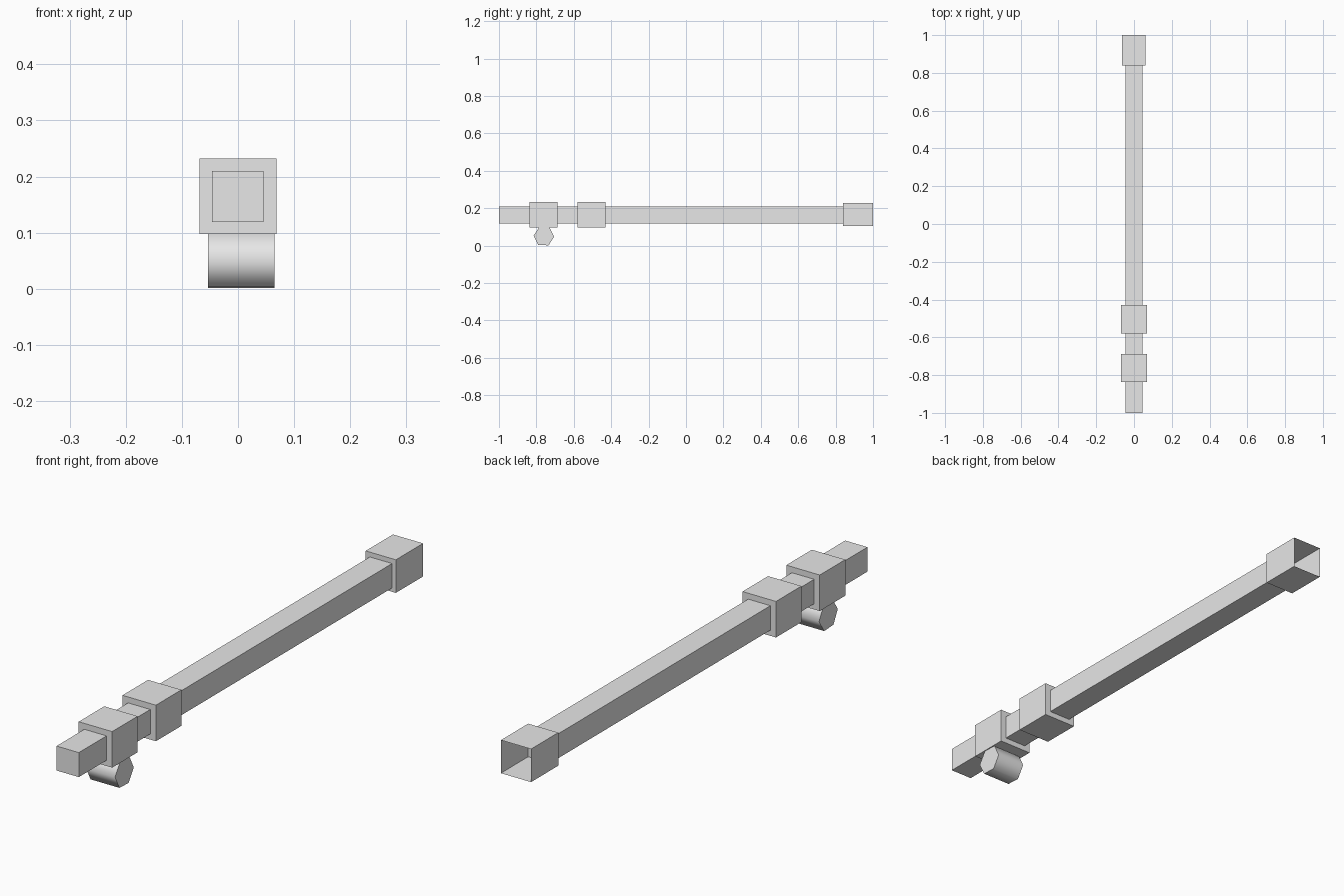
import bpy, bmesh, math
from mathutils import Matrix, Vector

if "Cube" in bpy.data.objects:
    bpy.data.objects.remove(bpy.data.objects["Cube"])

grey = bpy.data.materials.new("plain_grey")
grey.diffuse_color = (0.8, 0.8, 0.8, 1)
grey.use_nodes = True
grey.node_tree.nodes["Principled BSDF"].inputs["Base Color"].default_value = grey.diffuse_color


def add_object(name, bm):
    mesh = bpy.data.meshes.new(name)
    bm.to_mesh(mesh)
    bm.free()
    mesh.materials.append(grey)
    obj = bpy.data.objects.new(name, mesh)
    bpy.context.collection.objects.link(obj)
    return obj


def box(name, low, high, open_back=False):
    low, high = Vector(low), Vector(high)
    bm = bmesh.new()
    bmesh.ops.create_cube(bm, size=1)
    bmesh.ops.scale(bm, vec=high - low, verts=bm.verts)
    bmesh.ops.translate(bm, vec=(low + high) / 2, verts=bm.verts)
    if open_back:
        bm.normal_update()
        back = [f for f in bm.faces if f.normal.y > 0.9]
        bmesh.ops.delete(bm, geom=back, context='FACES_ONLY')
    return add_object(name, bm)


# Long square tube
box("tube", (-0.046, -1.0, 0.119), (0.0455, 0.845, 0.21))

# Two square collars around the tube
for name, y in (("front_collar", -0.837), ("rear_collar", -0.58)):
    box(name, (-0.069, y, 0.098), (0.0685, y + 0.15, 0.232))

# Hollow end cap, open at the back
box("end_cap", (-0.063, 0.84, 0.105), (0.061, 1.0, 0.228), open_back=True)

# Six-sided roller under the front collar, slightly turned
bm = bmesh.new()
bmesh.ops.create_cone(bm, cap_ends=True, segments=6, radius1=0.055,
                      radius2=0.055, depth=0.1185)
# Point a corner along y, lay the axis along x, then tilt
hexagon_turn = Matrix.Rotation(math.radians(30), 4, 'Z')
if any(abs(v.co.x) < 1e-4 for v in bm.verts):
    hexagon_turn = Matrix.Identity(4)
turn = (Matrix.Rotation(math.radians(-3), 4, 'X')
        @ Matrix.Rotation(math.radians(90), 4, 'Y') @ hexagon_turn)
bmesh.ops.transform(bm, matrix=Matrix.Translation((0.00575, -0.76, 0.0502)) @ turn,
                    verts=bm.verts)
roller = add_object("roller", bm)
bpy.context.view_layer.objects.active = roller
roller.select_set(True)
bpy.ops.object.shade_smooth_by_angle(angle=math.radians(65))
